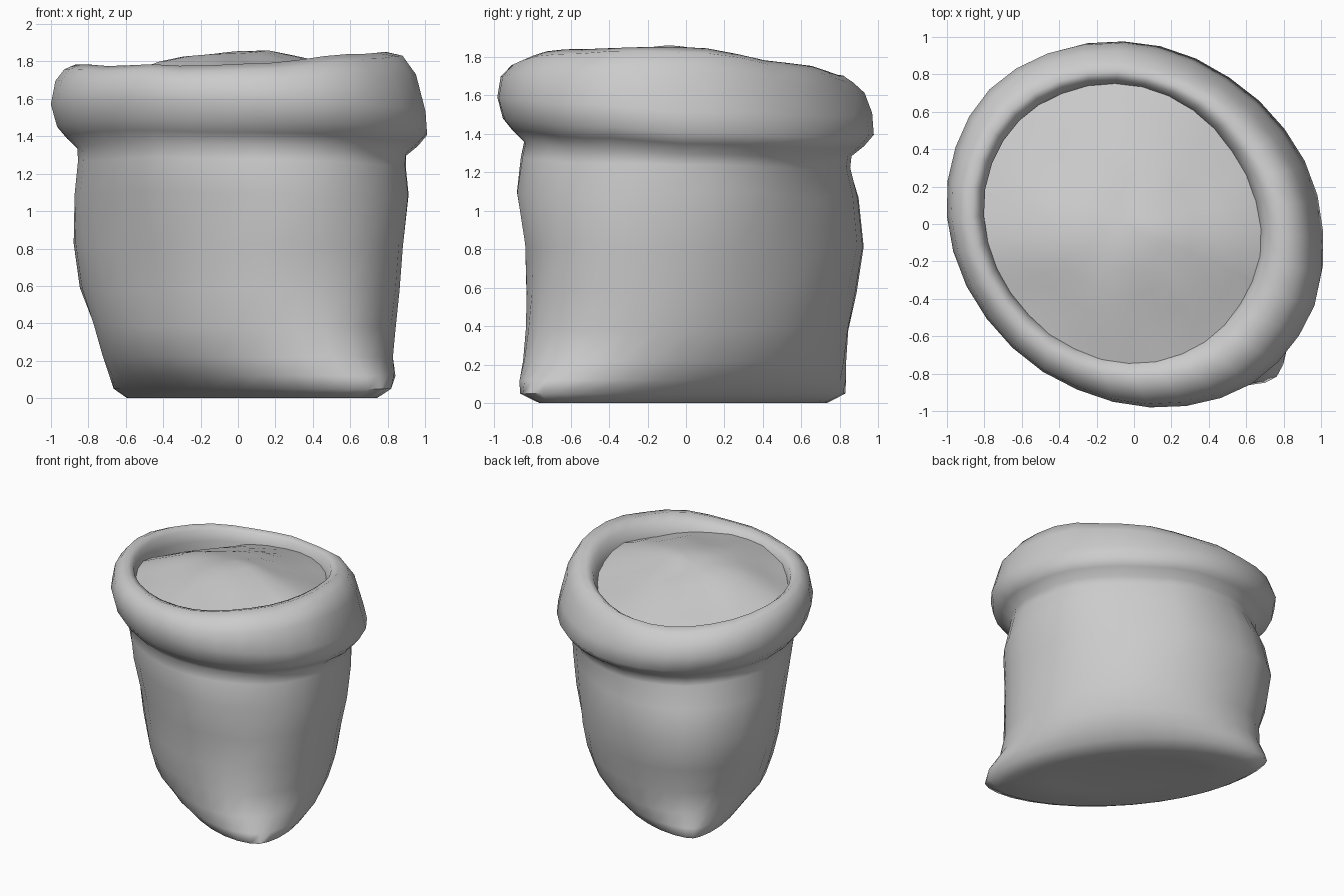
import bpy, bmesh, math
from mathutils import Vector, noise

cube = bpy.data.objects.get("Cube")
if cube:
    bpy.data.objects.remove(cube)

cloth = bpy.data.materials.new("plain grey")
cloth.use_nodes = True
cloth.diffuse_color = (0.6, 0.6, 0.6, 1)
cloth.node_tree.nodes["Principled BSDF"].inputs["Base Color"].default_value = (0.6, 0.6, 0.6, 1)

SEGMENTS = 32
LONG = Vector((1, -1, 0)).normalized()    # the sack is longest along this diagonal
SHORT = Vector((1, 1, 0)).normalized()


def ring(z, long, short, shift=(0, 0), pinch=0, skew=0, sway=0, wrinkle=0):
    """Oval outline. Pinch points its ends, skew turns them,
    sway makes its height uneven."""
    points = []
    for i in range(SEGMENTS):
        a = 2 * math.pi * i / SEGMENTS
        c, s = math.cos(a), math.sin(a)
        # the rear tip is sharper than the front one
        power = pinch if c < 0 else pinch * 0.6
        p = LONG * long * c + SHORT * (short * s * abs(s) ** power + skew * c)
        p += Vector((shift[0], shift[1], z))
        p += p.normalized() * noise.noise(p * 2.3) * wrinkle
        lift = min(1, max(0, z - 1.1) * 4)
        p.z += lift * ((0.07 * sway - 0.03) * p.x - 0.05 * p.y)
        p.z += sway * 0.05 * (p.x ** 2 - p.y ** 2)
        points.append(p)
    return points


def loft(name, rings, cap_start=False, cap_end=False):
    bm = bmesh.new()
    loops = [[bm.verts.new(p) for p in r] for r in rings]
    for low, high in zip(loops, loops[1:]):
        for i in range(SEGMENTS):
            j = (i + 1) % SEGMENTS
            bm.faces.new((low[i], low[j], high[j], high[i]))
    for wanted, loop in ((cap_start, loops[0]), (cap_end, loops[-1])):
        if wanted:
            middle = bm.verts.new(sum((v.co for v in loop), Vector()) / SEGMENTS)
            for i in range(SEGMENTS):
                bm.faces.new((loop[i], loop[(i + 1) % SEGMENTS], middle))
    bmesh.ops.recalc_face_normals(bm, faces=bm.faces)
    mesh = bpy.data.meshes.new(name)
    bm.to_mesh(mesh)
    bm.free()
    mesh.materials.append(cloth)
    obj = bpy.data.objects.new(name, mesh)
    bpy.context.collection.objects.link(obj)
    bpy.ops.object.select_all(action="DESELECT")
    obj.select_set(True)
    bpy.context.view_layer.objects.active = obj
    bpy.ops.object.shade_smooth_by_angle(angle=math.radians(75))


# Sack body: pinched bottom that opens into a round neck
base = (0.07, -0.01)
body = [
    ring(0.03, 0.6, 0.24, base, 0.2, -0.04),
    ring(0.0, 0.95, 0.4, base, 0.3, -0.06),
    ring(0.05, 1.06, 0.49, base, 0.35, -0.08),
    ring(0.12, 1.04, 0.57, base, 0.3, -0.07),
    ring(0.22, 0.98, 0.64, (0.05, 0), 0.15, -0.05, 0, 0.02),
    ring(0.38, 0.95, 0.69, (0.04, 0.01), 0.05, -0.03, 0, 0.03),
    ring(0.58, 0.97, 0.73, (0.02, 0.03), 0, -0.01, 0, 0.03),
    ring(0.82, 0.99, 0.76, (0.01, 0.05), 0, 0, 0, 0.04),
    ring(1.08, 0.98, 0.79, (0.02, 0.02), 0, 0, 0, 0.04),
    ring(1.25, 0.92, 0.81, (0.02, 0), 0, 0.02, 0, 0.02),
]

# Rolled rim: out, over the crest and down the inside
rim = [
    ring(1.32, 0.91, 0.82, (0.02, 0.01), 0, 0.03, 0, 0.02),
    ring(1.38, 0.98, 0.88, (0.02, 0.01), 0, 0.03, 0, 0.02),
    ring(1.44, 1.04, 0.92, (0.02, 0.01), 0, 0.03, 0, 0.02),
    ring(1.55, 1.06, 0.92, (0, -0.01), 0, 0.03, 0, 0.02),
    ring(1.68, 1.02, 0.89, (-0.01, -0.02), 0, 0.02, 0.6, 0.03),
    ring(1.75, 0.95, 0.84, (-0.02, -0.02), 0, 0.02, 1, 0.03),
    ring(1.78, 0.87, 0.78, (-0.04, -0.01), 0, 0, 1, 0.03),
    ring(1.75, 0.8, 0.73, (-0.06, 0.01), 0, 0, 1, 0.02),
    ring(1.66, 0.77, 0.7, (-0.07, 0.01), 0, 0, 0.6, 0.02),
    ring(1.45, 0.77, 0.7, (-0.07, 0.01)),
]
loft("sack_with_rolled_rim", body + rim, cap_start=True)

# Filling: low heap with a ridge running from side to side
heap = []
for size in (1, 0.85, 0.68, 0.5, 0.32, 0.15):
    outline = ring(0, 0.8 * size, 0.74 * size, (-0.07, 0.01))
    for p in outline:
        slope = 0.3 if p.y > -0.1 else 0.22
        rise = math.hypot(p.y + 0.1, 0.08) - 0.08
        p.z = 1.86 - slope * rise - 0.3 * (p.x - 0.03) ** 2 + 0.02 * noise.noise(p * 4)
    heap.append(outline)
loft("filling", heap, cap_end=True)
